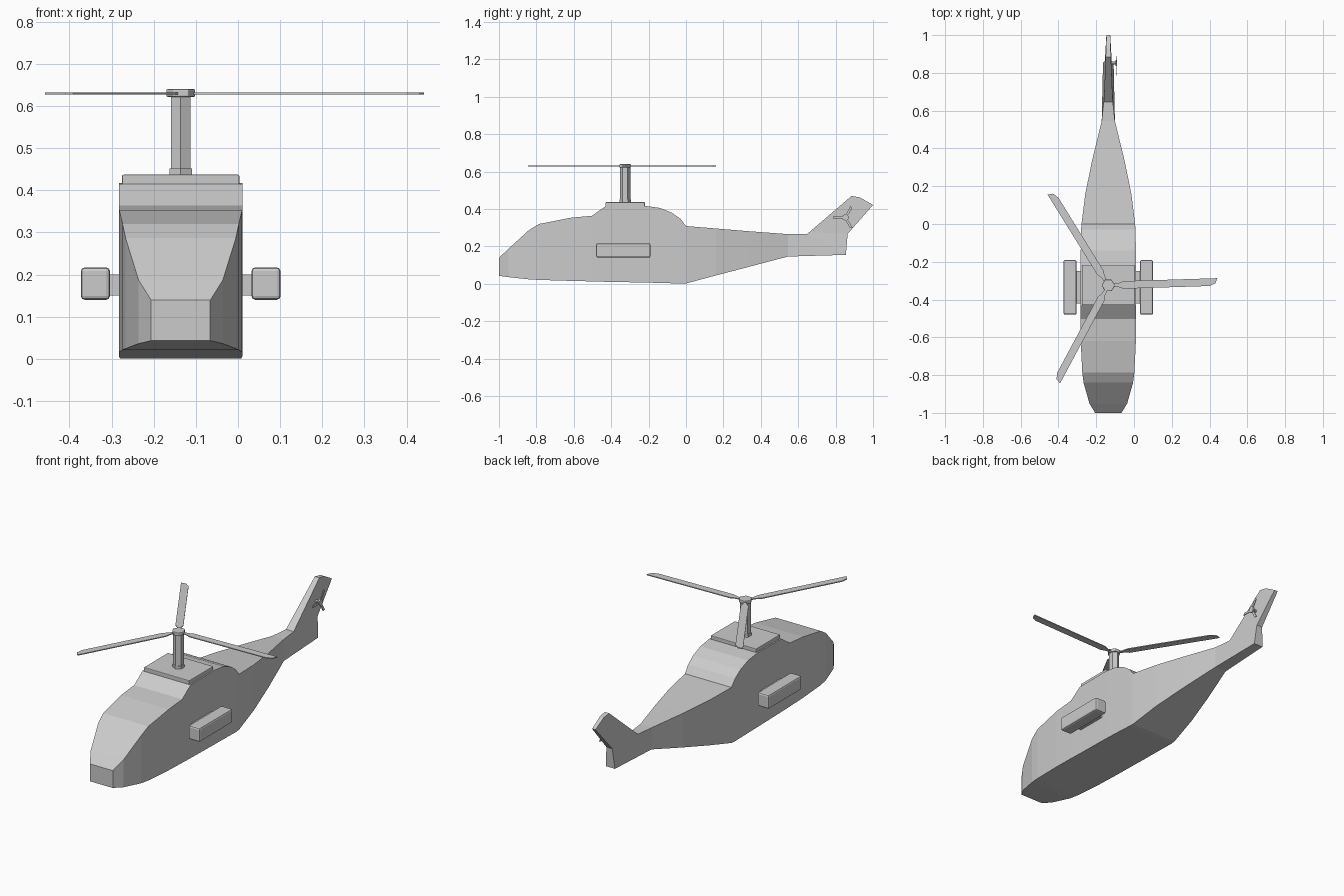
import bpy, bmesh
from math import radians, pi
from mathutils import Matrix, Vector

if "Cube" in bpy.data.objects:
    bpy.data.objects.remove(bpy.data.objects["Cube"])

CX, HUB_Y = -0.136, -0.325      # fuselage centreline and rotor axis


def finish(bm, name, bevel=0):
    bmesh.ops.recalc_face_normals(bm, faces=bm.faces)
    me = bpy.data.meshes.new(name)
    bm.to_mesh(me)
    bm.free()
    ob = bpy.data.objects.new(name, me)
    bpy.context.collection.objects.link(ob)
    if bevel:
        m = ob.modifiers.new("bevel", 'BEVEL')
        m.width, m.segments = bevel, 2
    return ob


def box(name, lo, hi, bevel=0):
    bm = bmesh.new()
    lo, hi = Vector(lo), Vector(hi)
    bmesh.ops.create_cube(bm, size=1, matrix=Matrix.Translation((lo + hi) / 2)
                          @ Matrix.Diagonal((*(hi - lo), 1)))
    return finish(bm, name, bevel)


def prism(name, radius, depth, matrix, bevel=0):
    bm = bmesh.new()
    bmesh.ops.create_cone(bm, cap_ends=True, segments=6, radius1=radius,
                          radius2=radius, depth=depth, matrix=matrix)
    return finish(bm, name, bevel)


def plate(name, outline, thick, matrix):
    # flat outline in XY given thickness, then placed
    bm = bmesh.new()
    f = bm.faces.new([bm.verts.new((x, y, -thick / 2)) for x, y in outline])
    r = bmesh.ops.extrude_face_region(bm, geom=[f])
    bmesh.ops.translate(bm, vec=(0, 0, thick),
                        verts=[v for v in r['geom'] if isinstance(v, bmesh.types.BMVert)])
    bm.transform(matrix)
    return finish(bm, name)


def loft(name, stations):
    # each station: bottom y, z, half width, top y, z, half width
    bm = bmesh.new()
    rings = []
    for yb, zb, wb, yt, zt, wt in stations:
        rings.append([bm.verts.new(p) for p in (
            (CX - wb, yb, zb), (CX + wb, yb, zb), (CX + wt, yt, zt), (CX - wt, yt, zt))])
    for a, b in zip(rings, rings[1:]):
        for i in range(4):
            j = (i + 1) % 4
            bm.faces.new((a[i], a[j], b[j], b[i]))
    bm.faces.new(rings[0])
    bm.faces.new(rings[-1])
    return finish(bm, name)


# fuselage: upright sections (y, bottom z, top z, half width), then raked tail fin
hull = [(-1, .043, .139, .070), (-.95, .036, .187, .100), (-.84, .024, .287, .131),
        (-.786, .021, .320, .138), (-.62, .016, .353, .146), (-.503, .013, .364, .147),
        (-.43, .011, .415, .147), (-.22, .007, .417, .147), (-.14, .005, .406, .146),
        (-.075, .003, .380, .145), (-.03, .001, .348, .144), (0, .002, .309, .142),
        (.16, .045, .296, .122), (.34, .092, .281, .085), (.545, .146, .266, .035)]
stations = [(y, b, w, y, t, w) for y, b, t, w in hull]
stations += [(.855, .155, .028, .647, .266, .024),
             (.864, .267, .018, .660, .277, .023),
             (.990, .410, .011, .885, .470, .014),
             (1.0, .422, .010, .93, .462, .012)]
loft("fuselage", stations)

# roof plate under the mast
box("roof_plate", (CX - .139, -.43, .400), (CX + .139, -.22, .437), .003)

# mast, collar and hub
T = Matrix.Translation
prism("mast_collar", .031, .02, T((CX, HUB_Y, .442)))
prism("mast", .027, .20, T((CX, HUB_Y, .53)))
prism("rotor_hub", .035, .018, T((CX, HUB_Y, .631)) @ Matrix.Rotation(pi / 6, 4, 'Z'), .003)

# main rotor blades
blade = [(.02, -.009), (.05, -.009), (.08, -.020), (.535, -.020), (.567, -.007),
         (.578, .020), (.08, .020), (.05, .009), (.02, .009)]
for i in range(3):
    plate(f"rotor_blade_{i + 1}", blade, .005,
          T((CX, HUB_Y, .630)) @ Matrix.Rotation(radians(1.8 + 120 * i), 4, 'Z'))

# side pods on short pylons
for side, s in (("right", 1), ("left", -1)):
    def span(a, b):
        return sorted((CX + s * a, CX + s * b))
    x0, x1 = span(.168, .237)
    box(f"{side}_pod", (x0, -.48, .140), (x1, -.19, .217), .009)
    x0, x1 = span(.140, .175)
    box(f"{side}_pylon", (x0, -.42, .150), (x1, -.25, .200))

# tail rotor on the right of the fin
to_side = Matrix.Rotation(pi / 2, 4, 'Z') @ Matrix.Rotation(pi / 2, 4, 'X')
prism("tail_rotor_shaft", .009, .035, T((CX + .025, .852, .355)) @ to_side)
prism("tail_rotor_hub", .018, .010, T((CX + .042, .852, .355)) @ to_side)
small = [(.008, -.004), (.03, -.007), (.062, -.007), (.067, .006), (.03, .006), (.008, .004)]
for i in range(3):
    plate(f"tail_rotor_blade_{i + 1}", small, .004, T((CX + .042, .852, .355)) @ to_side
          @ Matrix.Rotation(radians(180 + 120 * i), 4, 'Z'))
